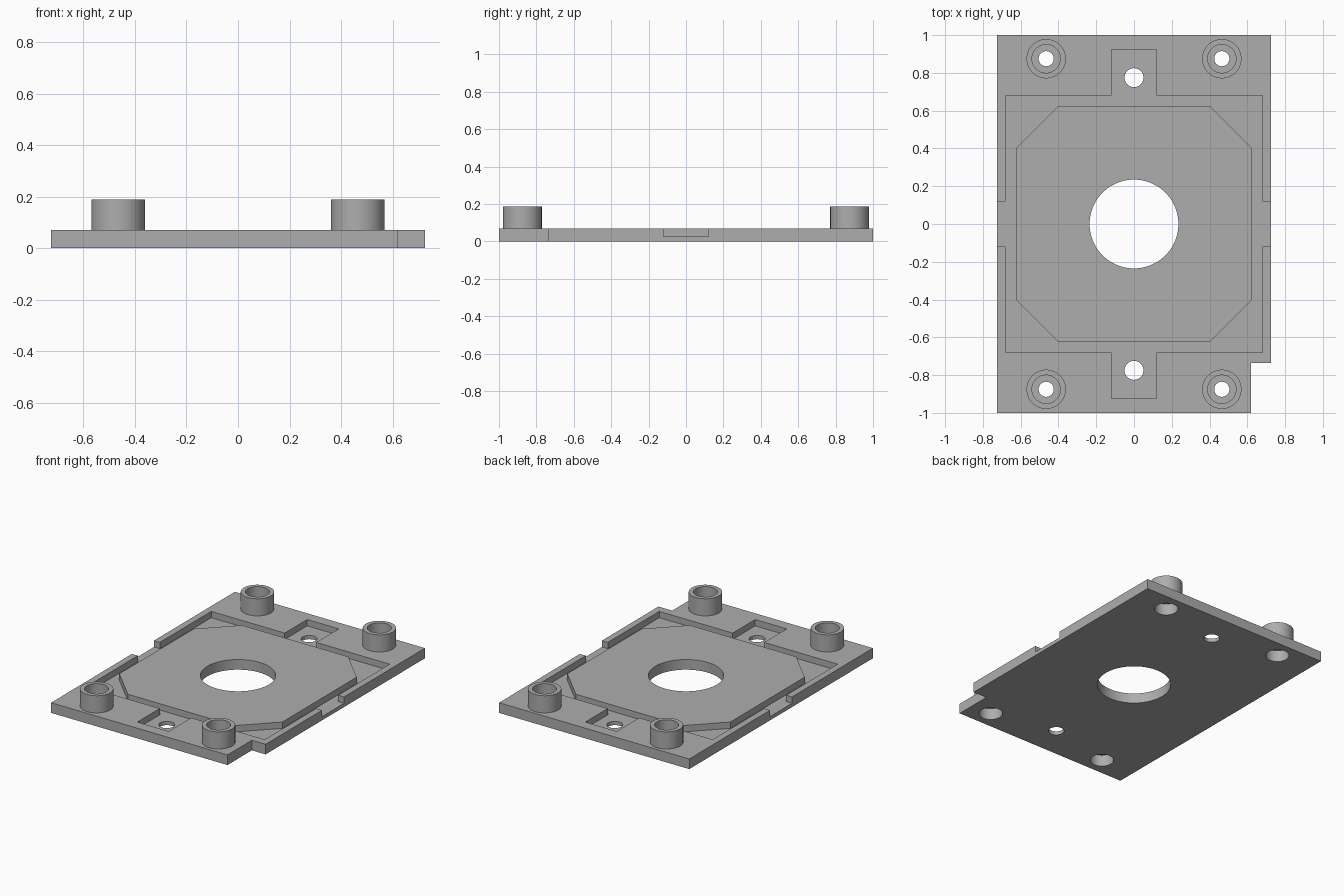
import bpy, bmesh, math

cube = bpy.data.objects.get("Cube")
if cube:
    bpy.data.objects.remove(cube, do_unlink=True)

grey = bpy.data.materials.new("grey_plastic")
grey.use_nodes = True
colour = (0.42, 0.42, 0.42, 1)
grey.diffuse_color = colour
grey.node_tree.nodes["Principled BSDF"].inputs["Base Color"].default_value = colour

TOP, FLOOR, BOSS_TOP = 0.07, 0.026, 0.188


def prism(name, outline, z0, z1):
    """Extrude a counter-clockwise outline from z0 to z1."""
    bm = bmesh.new()
    face = bm.faces.new([bm.verts.new((x, y, z0)) for x, y in outline])
    ext = bmesh.ops.extrude_face_region(bm, geom=[face], use_keep_orig=True)
    verts = [v for v in ext["geom"] if isinstance(v, bmesh.types.BMVert)]
    bmesh.ops.translate(bm, verts=verts, vec=(0, 0, z1 - z0))
    bmesh.ops.recalc_face_normals(bm, faces=bm.faces)
    mesh = bpy.data.meshes.new(name)
    bm.to_mesh(mesh)
    bm.free()
    mesh.materials.append(grey)
    obj = bpy.data.objects.new(name, mesh)
    bpy.context.collection.objects.link(obj)
    return obj


def cylinder(name, x, y, r, z0, z1, sides=64):
    angles = [math.tau * i / sides for i in range(sides)]
    return prism(name, [(x + r * math.cos(a), y + r * math.sin(a)) for a in angles], z0, z1)


def box(name, x, y, z0, z1):
    return prism(name, [(-x, -y), (x, -y), (x, y), (-x, y)], z0, z1)


def combine(target, tool, operation):
    """Apply a boolean and discard the tool object."""
    tool.hide_render = True
    mod = target.modifiers.new("boolean", "BOOLEAN")
    mod.operation, mod.object, mod.solver = operation, tool, "EXACT"
    bpy.context.view_layer.objects.active = target
    bpy.ops.object.modifier_apply(modifier=mod.name)
    bpy.data.objects.remove(tool, do_unlink=True)


# Base plate with one notched corner
plate = prism("mounting_plate", [(-0.725, -1), (0.62, -1), (0.62, -0.735),
                                 (0.725, -0.735), (0.725, 1), (-0.725, 1)], 0, TOP)

# Square recess with end pockets and side openings
for x, y in ((0.68, 0.68), (0.12, 0.925), (0.8, 0.12)):
    combine(plate, box("recess_cutter", x, y, FLOOR, 0.2), "DIFFERENCE")

# Raised octagonal platform with the large centre hole
a, b = 0.622, 0.405
octagon = [(-b, -a), (b, -a), (a, -b), (a, b), (b, a), (-b, a), (-a, b), (-a, -b)]
combine(plate, prism("platform", octagon, 0.012, TOP), "UNION")
combine(plate, cylinder("centre_cutter", 0, 0, 0.235, -0.1, 0.2, 96), "DIFFERENCE")

# Small holes in the end pockets
for y in (-0.775, 0.775):
    combine(plate, cylinder("pocket_hole_cutter", 0, y, 0.05, -0.1, 0.2, 48), "DIFFERENCE")

# Corner bosses, bored from both ends with a thin pierced web between
for x in (-0.465, 0.465):
    for y in (-0.875, 0.875):
        combine(plate, cylinder("boss", x, y, 0.104, 0.03, BOSS_TOP), "UNION")
        for r, z0, z1 in ((0.075, 0.1, 0.3), (0.075, -0.1, 0.08), (0.04, -0.1, 0.3)):
            combine(plate, cylinder("bore_cutter", x, y, r, z0, z1), "DIFFERENCE")

# Smooth the round walls and keep the edges sharp
bpy.ops.object.select_all(action="DESELECT")
plate.select_set(True)
bpy.context.view_layer.objects.active = plate
bpy.ops.object.shade_smooth_by_angle(angle=math.radians(30))
